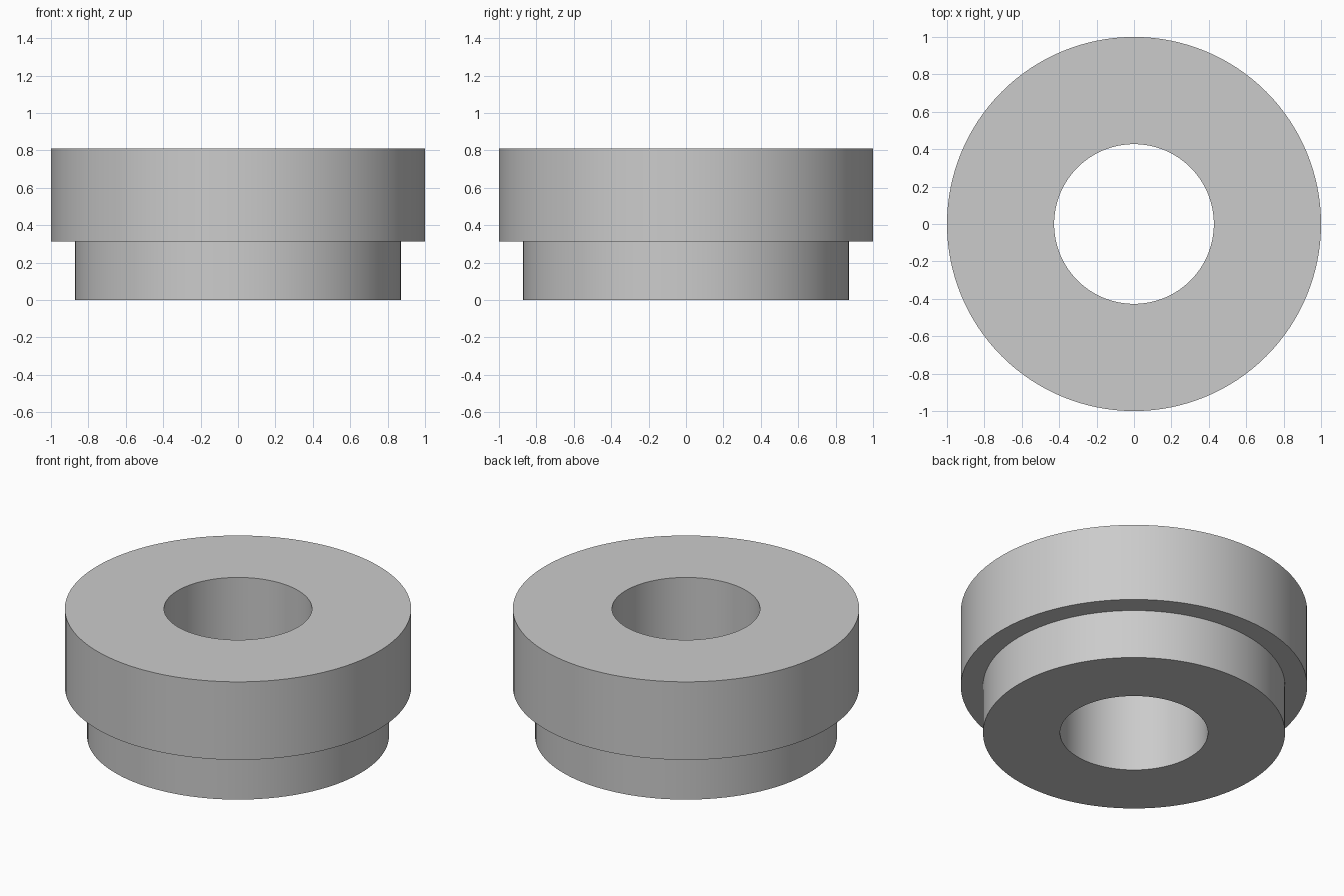
import bpy
import bmesh
from math import cos, sin, tau

SEGMENTS = 128
BORE, NECK, FLANGE = 0.427, 0.872, 1.0      # radii
STEP, TOP = 0.313, 0.81                     # heights

cube = bpy.data.objects.get("Cube")
if cube:
    bpy.data.objects.remove(cube, do_unlink=True)

# Plain grey material
grey = bpy.data.materials.new("plain grey")
grey.use_nodes = True
colour = (0.6, 0.6, 0.6, 1)
grey.diffuse_color = colour
grey.node_tree.nodes["Principled BSDF"].inputs["Base Color"].default_value = colour


def lathe(name, profile, material):
    """Revolve a closed (radius, height) profile around the z axis."""
    bm = bmesh.new()
    rings = [[bm.verts.new((r * cos(tau * i / SEGMENTS), r * sin(tau * i / SEGMENTS), z))
              for i in range(SEGMENTS)] for r, z in profile]
    for a, b in zip(rings, rings[1:] + rings[:1]):
        for i in range(SEGMENTS):
            j = (i + 1) % SEGMENTS
            bm.faces.new((a[i], a[j], b[j], b[i]))
    bmesh.ops.recalc_face_normals(bm, faces=bm.faces)
    mesh = bpy.data.meshes.new(name)
    bm.to_mesh(mesh)
    bm.free()
    mesh.materials.append(material)
    obj = bpy.data.objects.new(name, mesh)
    bpy.context.collection.objects.link(obj)
    return obj


# Stepped bushing: narrow neck below, wide flange above, bore right through
bushing = lathe("stepped_bushing", [
    (BORE, 0), (NECK, 0), (NECK, STEP),
    (FLANGE, STEP), (FLANGE, TOP), (BORE, TOP),
], grey)

bpy.ops.object.select_all(action="DESELECT")
bushing.select_set(True)
bpy.context.view_layer.objects.active = bushing
bpy.ops.object.shade_smooth_by_angle()
